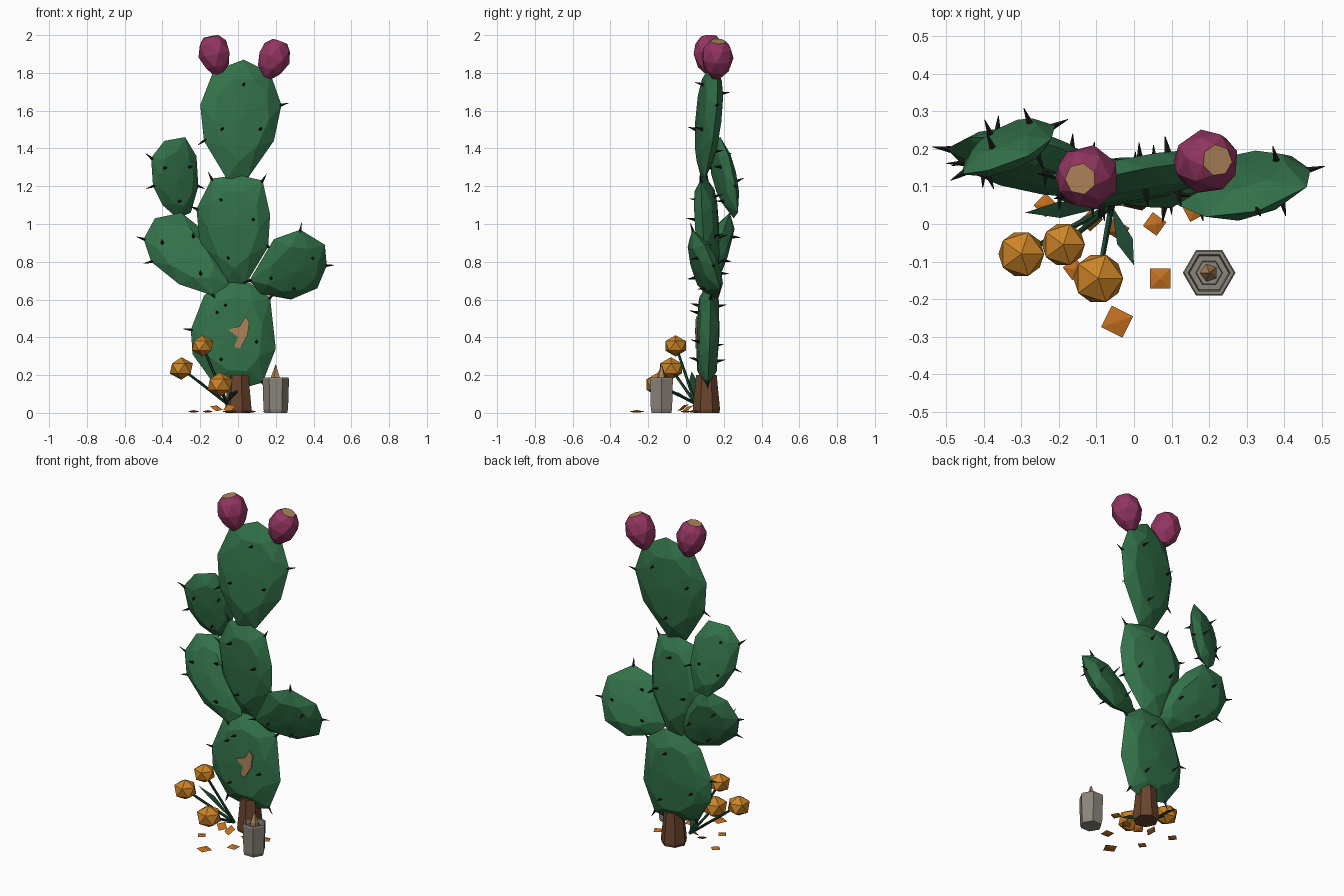
import bpy, bmesh, math
from mathutils import Vector

cube = bpy.data.objects.get("Cube")
if cube:
    bpy.data.objects.remove(cube, do_unlink=True)


def material(name, *rgb):
    m = bpy.data.materials.new(name)
    m.use_nodes = True
    m.diffuse_color = (*rgb, 1)
    m.node_tree.nodes["Principled BSDF"].inputs["Base Color"].default_value = (*rgb, 1)
    return m


GREEN = material("cactus_green", .033, .17, .068)
DARK_GREEN = material("stem_green", .012, .06, .03)
BLACK = material("spine_black", .012, .012, .012)
MAGENTA = material("fruit_magenta", .29, .036, .12)
TAN = material("dry_tan", .42, .23, .1)
BROWN = material("trunk_brown", .14, .057, .026)
AMBER = material("flower_amber", .6, .23, .02)
ORANGE = material("petal_orange", .55, .16, .015)
GREY = material("stone_grey", .26, .235, .2)


def finish(name, bm, *mats):
    bmesh.ops.recalc_face_normals(bm, faces=bm.faces)
    mesh = bpy.data.meshes.new(name)
    bm.to_mesh(mesh)
    bm.free()
    for m in mats:
        mesh.materials.append(m)
    obj = bpy.data.objects.new(name, mesh)
    bpy.context.collection.objects.link(obj)
    return obj


def lathe(bm, origin, axis, profile, sides, turn=0.0, twist=0.0):
    """Rings of (radius, height) along an axis, capped at both ends."""
    rot = Vector(axis).to_track_quat('Z', 'Y')
    rings = []
    for j, (r, h) in enumerate(profile):
        ring = []
        for k in range(sides):
            a = turn + (k + twist * j) * math.tau / sides
            p = Vector((r * math.cos(a), r * math.sin(a), h))
            ring.append(bm.verts.new(Vector(origin) + rot @ p))
        rings.append(ring)
    for low, high in zip(rings, rings[1:]):
        for k in range(sides):
            n = (k + 1) % sides
            if twist:
                bm.faces.new((low[k], low[n], high[k]))
                bm.faces.new((high[k], low[n], high[n]))
            else:
                bm.faces.new((low[k], low[n], high[n], high[k]))
    bm.faces.new(rings[0])
    return bm.faces.new(rings[-1])


def rod(bm, start, end, r0, r1, sides):
    d = Vector(end) - Vector(start)
    lathe(bm, start, d, [(r0, 0), (r1, d.length)], sides)


def pad(name, outline, y, yaw, lean, half):
    """Flattened faceted pad: outline in x and z, laid on a sloping plane."""
    count = len(outline)
    cx = sum(p[0] for p in outline) / count
    cz = sum(p[1] for p in outline) / count
    centre = Vector((cx, y, cz))
    normal = Vector((yaw, -1, lean)).normalized()
    rim = [Vector((x, y + yaw * (x - cx) + lean * (z - cz), z)) for x, z in outline]
    bm = bmesh.new()
    edge = [bm.verts.new(p) for p in rim]
    for side in (1, -1):
        ring = []
        for k in range(count):
            mid = (rim[k] + rim[(k + 1) % count]) / 2
            ring.append(bm.verts.new(centre + (mid - centre) * .72 + normal * side * half * .8))
        hub = bm.verts.new(centre + normal * side * half)
        for k in range(count):
            n = (k + 1) % count
            bm.faces.new((edge[k], edge[n], ring[k]))
            bm.faces.new((ring[k], edge[n], ring[n]))
            bm.faces.new((ring[k], ring[n], hub))
    finish(name, bm, GREEN)

    # spines on the rim and on both broad faces
    bm = bmesh.new()
    for k in range(0, count, 2):
        out = (rim[k] - centre).normalized()
        if abs(out.z) < .93:
            rod(bm, rim[k] - out * .012, rim[k] + out * .04, .009, .001, 4)
    for side, first in ((1, 0), (-1, 1)):
        for k in range(first, count, 3):
            root = centre + (rim[k] - centre) * .55 + normal * side * half * .8
            tip = root + normal * side * .045 + Vector((0, 0, .01))
            rod(bm, root, tip, .009, .001, 4)
    finish(name + "_spines", bm, BLACK)


# cactus pads
pad("bottom_pad", [(-.1, .69), (.06, .69), (.17, .61), (.2, .34), (.13, .16), (.02, .13),
                   (-.14, .17), (-.24, .31), (-.25, .44), (-.18, .62)], .115, .05, .03, .062)
pad("middle_pad", [(-.14, 1.24), (0, 1.26), (.13, 1.23), (.17, 1.05), (.16, .88),
                   (.04, .68), (-.07, .68), (-.2, .87), (-.22, 1.08)], .11, -.12, -.06, .06)
pad("top_pad", [(.03, 1.87), (.17, 1.8), (.23, 1.63), (.19, 1.44), (.05, 1.24),
                (-.06, 1.24), (-.18, 1.44), (-.2, 1.63), (-.13, 1.81)], .12, .18, .08, .055)
pad("left_arm_pad", [(.06, .7), (.19, .92), (.33, .97), (.46, .89), (.47, .78),
                     (.42, .66), (.28, .6), (.12, .63)], .105, .25, -.4, .055)
pad("right_arm_pad", [(-.5, .92), (-.44, 1.03), (-.3, 1.06), (-.2, .98), (-.08, .8),
                      (-.05, .68), (-.13, .62), (-.31, .68), (-.46, .8)], .165, -.05, .3, .058)
pad("right_arm_upper_pad", [(-.46, 1.35), (-.39, 1.44), (-.28, 1.46), (-.22, 1.36), (-.21, 1.2),
                            (-.25, 1.06), (-.32, 1.03), (-.4, 1.1), (-.45, 1.2)], .205, .4, -.2, .042)

# dry scar plate on the bottom pad
bm = bmesh.new()
scar = [(-.05, .44), (.01, .46), (.04, .51), (.06, .48), (.05, .41), (.01, .34), (-.02, .35), (0, .4)]
face = bm.faces.new([bm.verts.new((x, .05 + .05 * x, z)) for x, z in scar])
plate = bmesh.ops.extrude_face_region(bm, geom=[face])
bmesh.ops.translate(bm, vec=(0, .008, 0), verts=[v for v in plate["geom"] if isinstance(v, bmesh.types.BMVert)])
finish("scar", bm, TAN)

# woody trunk
bm = bmesh.new()
lathe(bm, (.005, .108, 0), (0, 0, 1), [(.07, 0), (.074, .02), (.056, .2)], 7)
finish("trunk", bm, BROWN)

# fruits with dry flat tips
for name, spot, axis in (("right_fruit", (-.123, .125, 1.895), (-.2, -.05, 1)),
                         ("left_fruit", (.188, .165, 1.873), (.36, .05, 1))):
    bm = bmesh.new()
    tip = lathe(bm, spot, axis, [(.025, -.105), (.066, -.06), (.087, .005), (.074, .065), (.042, .1)], 7, 0, .5)
    tip.material_index = 1
    finish(name, bm, MAGENTA, TAN)

# flower heads and stems
root = Vector((-.06, .05, .05))
for i, (spot, r) in enumerate((((-.3, -.08, .235), .068), ((-.188, -.055, .355), .064), ((-.095, -.145, .15), .074))):
    bm = bmesh.new()
    bmesh.ops.create_icosphere(bm, subdivisions=1, radius=r)
    bmesh.ops.scale(bm, vec=(1, 1, .88), verts=bm.verts)
    bmesh.ops.translate(bm, vec=spot, verts=bm.verts)
    finish(f"flower_head_{i + 1}", bm, AMBER)
    bm = bmesh.new()
    rod(bm, root, spot, .009, .007, 5)
    finish(f"flower_stem_{i + 1}", bm, DARK_GREEN)

# folded leaf blades
for i, tip in enumerate(((-.29, .03, .22), (0, -.11, .12))):
    tip = Vector(tip)
    mid = root.lerp(tip, .6) + Vector((0, 0, .015))
    across = (tip - root).cross(Vector((0, 0, 1))).normalized() * .022
    bm = bmesh.new()
    a, b, c, d, e = [bm.verts.new(p) for p in (root, mid + across, tip, mid - across, mid - Vector((0, 0, .018)))]
    for f in ((a, b, e), (b, c, e), (c, d, e), (d, a, e), (a, d, b), (b, d, c)):
        bm.faces.new(f)
    finish(f"leaf_{i + 1}", bm, DARK_GREEN)

# fallen petals: squashed diamonds
petals = [(-.235, .05, 0, .032), (-.115, .01, .5, .034), (-.045, -.015, .6, .036), (.055, 0, 0, .032),
          (.16, .038, 0, .034), (.07, -.145, 0, .038), (-.045, -.26, 0, .045), (-.16, -.12, 0, .03)]
for i, (x, y, tilt, size) in enumerate(petals):
    bm = bmesh.new()
    axis = (math.sin(tilt) * math.cos(i), -math.sin(tilt), math.cos(tilt))
    lift = .007 + tilt * .035
    lathe(bm, (x, y, lift), axis, [(size * .2, -.006), (size, 0), (size * .15, .007)], 4, i * 1.1)
    finish(f"petal_{i + 1}", bm, ORANGE)

# hexagonal stone cup with a spike
bm = bmesh.new()
lathe(bm, (.2, -.13, 0), (0, 0, 1),
      [(.06, 0), (.065, .02), (.07, .18), (.066, .187), (.056, .187), (.052, .155), (.036, .155), (.034, .17)], 6)
finish("stone_cup", bm, GREY)
bm = bmesh.new()
lathe(bm, (.2, -.13, 0), (0, 0, 1), [(.023, .165), (.025, .19), (.002, .255)], 5)
finish("cup_spike", bm, TAN)
